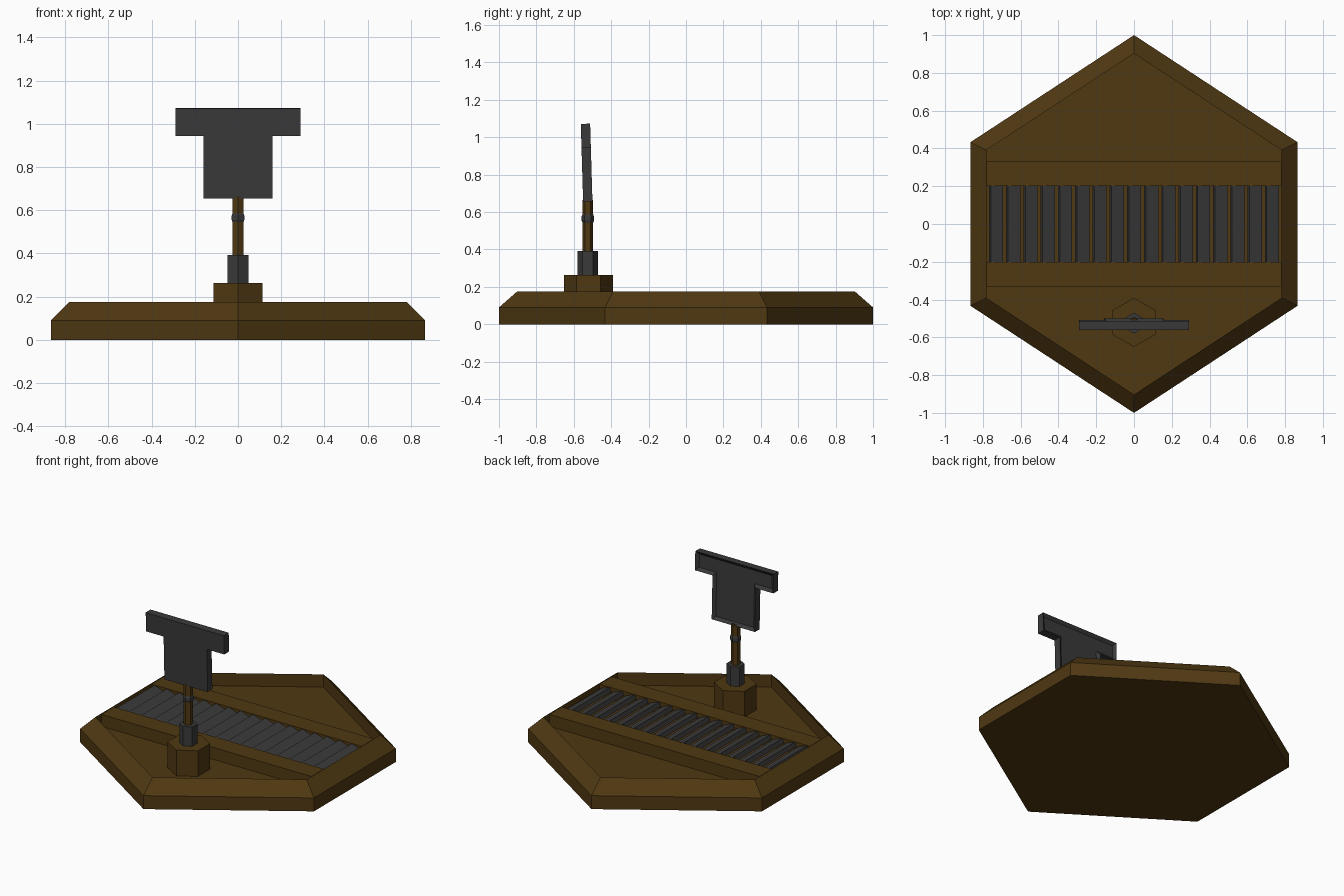
import bpy, bmesh, math
from mathutils import Matrix

if "Cube" in bpy.data.objects:
    bpy.data.objects.remove(bpy.data.objects["Cube"])


def material(name, rgb):
    m = bpy.data.materials.new(name)
    m.diffuse_color = (*rgb, 1)
    m.use_nodes = True
    m.node_tree.nodes["Principled BSDF"].inputs["Base Color"].default_value = m.diffuse_color
    return m


BROWN = material("brown", (0.08, 0.04, 0.006))
GREY = material("dark_grey", (0.042, 0.042, 0.042))


def finish(name, bm, mat, loc=(0, 0, 0), rot=(0, 0, 0)):
    bmesh.ops.recalc_face_normals(bm, faces=bm.faces[:])
    me = bpy.data.meshes.new(name)
    bm.to_mesh(me)
    bm.free()
    me.materials.append(mat)
    ob = bpy.data.objects.new(name, me)
    ob.location, ob.rotation_euler = loc, rot
    bpy.context.collection.objects.link(ob)
    return ob


def hex_loft(name, rings, mat, loc=(0, 0, 0), ratio=0.5):
    """Closed six-sided solid from (radius, z) rings, points along y."""
    bm = bmesh.new()
    w = math.sqrt(3) / 2
    unit = [(0, 1), (-w, ratio), (-w, -ratio), (0, -1), (w, -ratio), (w, ratio)]
    loops = [[bm.verts.new((x * r, y * r, z)) for x, y in unit] for r, z in rings]
    for a, b in zip(loops, loops[1:]):
        for i in range(6):
            j = (i + 1) % 6
            bm.faces.new((a[i], a[j], b[j], b[i]))
    bm.faces.new(loops[0])
    bm.faces.new(loops[-1])
    return finish(name, bm, mat, loc)


def box(name, size, loc, mat, rot=(0, 0, 0)):
    bm = bmesh.new()
    bmesh.ops.create_cube(bm, size=1, matrix=Matrix.Diagonal((*size, 1)))
    return finish(name, bm, mat, loc, rot)


# hexagonal base with bevelled rim and sunken floor
hex_loft("base", [(1, 0), (1, 0.09), (0.903, 0.175), (0.903, 0.09)], BROWN, ratio=0.433)

# raised rails either side of the grating
for side, s in (("front", -1), ("back", 1)):
    box(side + "_rail", (1.56, 0.13, 0.085), (0, s * 0.265, 0.1275), BROWN)

# grating of tilted slats
N, PITCH = 17, 0.0913
for i in range(N):
    box(f"slat_{i + 1}", (0.07, 0.4, 0.03), ((i - (N - 1) / 2) * PITCH, 0, 0.143),
        GREY, (0, math.radians(20), 0))

# sign post, stacked from the floor up
Y = -0.525
hex_loft("post_foot", [(0.13, 0.085), (0.13, 0.262)], BROWN, (0, Y + 0.004, 0))
hex_loft("post_socket", [(0.055, 0.26), (0.055, 0.392)], GREY, (0, Y, 0))
hex_loft("post", [(0.029, 0.39), (0.029, 0.665)], BROWN, (0, Y, 0))
hex_loft("post_collar", [(0.027, 0.54), (0.034, 0.555), (0.034, 0.575), (0.027, 0.59)],
         GREY, (0, Y, 0))

# T-shaped panel, slightly tilted, with a recessed back
half = [(0.16, 0), (0.16, 0.29), (0.29, 0.29), (0.29, 0.417)]
outline = half + [(-x, z) for x, z in reversed(half)]
bm = bmesh.new()
front = [bm.verts.new((x, -0.025, z)) for x, z in outline]
back = [bm.verts.new((x, 0.025, z)) for x, z in outline]
bm.faces.new(front)
back_face = bm.faces.new(back)
for i in range(8):
    j = (i + 1) % 8
    bm.faces.new((front[i], front[j], back[j], back[i]))
bmesh.ops.recalc_face_normals(bm, faces=bm.faces[:])
bmesh.ops.inset_region(bm, faces=[back_face], thickness=0.02, use_even_offset=True)
bmesh.ops.translate(bm, verts=back_face.verts[:], vec=(0, -0.015, 0))
finish("sign_panel", bm, GREY, (0, Y, 0.655), (0.03, 0, 0))
